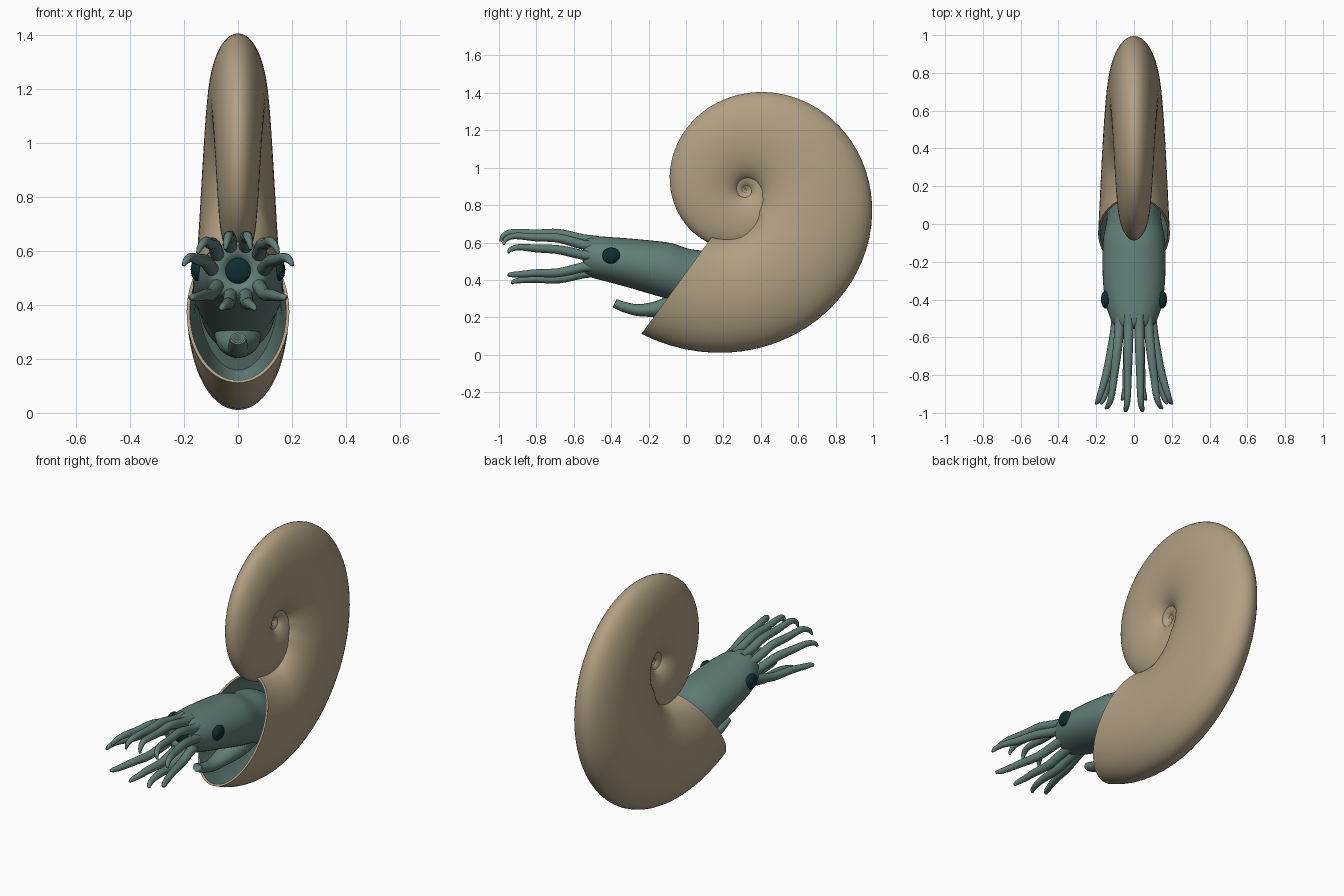
import bpy, bmesh, math
from mathutils import Vector

if "Cube" in bpy.data.objects:
    bpy.data.objects.remove(bpy.data.objects["Cube"])


def material(name, rgb):
    m = bpy.data.materials.new(name)
    m.diffuse_color = (*rgb, 1)
    m.use_nodes = True
    m.node_tree.nodes["Principled BSDF"].inputs["Base Color"].default_value = m.diffuse_color
    return m


TAN = material("shell_tan", (0.44, 0.35, 0.225))
TEAL = material("flesh_teal", (0.12, 0.21, 0.19))
DARK = material("eye_dark", (0.005, 0.026, 0.03))


def loft(name, rings, mats, ring_mat=lambda i: 0, angle=40):
    """Skin a list of vertex rings, cap both ends and smooth."""
    bm = bmesh.new()
    loops = [[bm.verts.new(p) for p in ring] for ring in rings]
    n = len(loops[0])
    for i, (a, b) in enumerate(zip(loops, loops[1:])):
        for j in range(n):
            f = bm.faces.new((a[j], a[(j + 1) % n], b[(j + 1) % n], b[j]))
            f.material_index = ring_mat(i)
    bm.faces.new(loops[0]).material_index = ring_mat(0)
    bm.faces.new(loops[-1]).material_index = ring_mat(len(loops) - 2)
    bmesh.ops.recalc_face_normals(bm, faces=bm.faces)
    me = bpy.data.meshes.new(name)
    bm.to_mesh(me)
    bm.free()
    ob = bpy.data.objects.new(name, me)
    bpy.context.collection.objects.link(ob)
    for m in mats:
        me.materials.append(m)
    finish(ob, angle)
    return ob


def finish(ob, angle=40):
    bpy.ops.object.select_all(action='DESELECT')
    ob.select_set(True)
    bpy.context.view_layer.objects.active = ob
    bpy.ops.object.shade_smooth_by_angle(angle=math.radians(angle))


def circle(n):
    return [(math.cos(2 * math.pi * k / n), math.sin(2 * math.pi * k / n)) for k in range(n)]


def spline(rows, steps=5):
    """Catmull-Rom through rows of numbers."""
    v = [rows[0]] + list(rows) + [rows[-1]]
    out = []
    for a, b, c, d in zip(v, v[1:], v[2:], v[3:]):
        for s in range(steps):
            t = s / steps
            out.append([0.5 * (2 * q + (r - p) * t + (2 * p - 5 * q + 4 * r - w) * t * t
                               + (3 * q - p - 3 * r + w) * t ** 3)
                        for p, q, r, w in zip(a, b, c, d)])
    return out + [list(rows[-1])]


def tube(name, rows, sides, mats):
    """Tube along rows of x, y, z, radius."""
    rings = []
    for i, (x, y, z, r) in enumerate(rows):
        lo, hi = rows[max(i - 1, 0)], rows[min(i + 1, len(rows) - 1)]
        t = (Vector(hi[:3]) - Vector(lo[:3])).normalized()
        up = t.cross(Vector((1, 0, 0))).normalized()
        side = up.cross(t)
        rings.append([Vector((x, y, z)) + side * (r * c) + up * (r * s) for c, s in circle(sides)])
    return loft(name, rings, mats, angle=60)


# Shell: elliptical section swept along a logarithmic spiral
CY, CZ, R0, GROW = 0.32, 0.88, 0.95, 0.161
INNER = [(0, .32), (30, .275), (52, .205), (71, .14), (106, .11), (150, .10), (9999, .10)]


def inner_ratio(deg):
    for (a, f), (b, g) in zip(INNER, INNER[1:]):
        if deg <= b:
            return f + (g - f) * (deg - a) / (b - a)


def shell_ring(deg, inset=0.0):
    R = R0 * math.exp(-GROW * math.radians(deg))
    f = inner_ratio(deg)
    mid, half, wide = R * (1 + f) / 2, R * (1 - f) / 2 - inset, 0.2 * R - inset
    a = math.radians(-126 + deg)
    return [(wide * s, CY + (mid + half * c) * math.cos(a), CZ + (mid + half * c) * math.sin(a))
            for c, s in circle(56)]


lining = [shell_ring(d, 0.012) for d in range(60, -1, -5)]
outside = [shell_ring(d) for d in range(0, 1500, 5)]
loft("spiral_shell", lining + outside, [TAN, TEAL],
     lambda i: 1 if i < len(lining) - 1 else 0)

# Head and body: rows of y, centre z, half width, half height
body_rows = [(.30, .36, .05, .05), (.22, .37, .12, .13), (.12, .39, .14, .16),
             (.02, .415, .145, .15), (-.08, .445, .163, .152), (-.2, .47, .167, .142),
             (-.32, .493, .163, .13), (-.42, .51, .15, .12), (-.5, .523, .125, .112),
             (-.54, .526, .105, .10), (-.55, .526, .075, .075), (-.54, .526, .05, .05),
             (-.51, .526, .02, .02)]
loft("head", [[(rx * c, y, z + rz * s) for c, s in circle(40)]
              for y, z, rx, rz in spline(body_rows, 4)], [TEAL], angle=60)


# Eyes and mouth
def ball(name, loc, scale):
    bpy.ops.mesh.primitive_uv_sphere_add(segments=20, ring_count=12, location=loc)
    ob = bpy.context.object
    ob.name, ob.scale = name, scale
    ob.data.materials.append(DARK)
    finish(ob)


for side in (-1, 1):
    ball("eye", (side * 0.15, -0.40, 0.53), (0.025, 0.048, 0.043))
ball("mouth", (0, -0.535, 0.526), (0.048, 0.02, 0.048))

# Arms: five mirrored pairs, each as angle from top, end x, end z, end y, tip bend x, tip bend z
arms = [(17, .035, .655, -.99, .012, -.05), (52, .12, .635, -.975, .03, -.045),
        (88, .175, .575, -.95, .028, -.03), (126, .15, .43, -.95, .03, -.005),
        (163, .045, .40, -.93, .02, -.02)]
for side in (-1, 1):
    for deg, ex, ez, ey, bx, bz in arms:
        a = math.radians(deg)
        sx, sz = math.sin(a) * .098, .526 + math.cos(a) * .092
        dz = ez - sz
        rows = [(side * sx, -.48, sz, .024), (side * sx, -.55, sz + dz * .1, .026),
                (side * (sx + (ex - sx) * .3), -.68, sz + dz * .7 + .006 * math.cos(a), .024),
                (side * (sx + (ex - sx) * .65), -.8, sz + dz * .85, .021),
                (side * ex, ey + .06, ez, .017),
                (side * (ex + bx * .6), ey + .012, ez + bz * .4, .013),
                (side * (ex + bx), ey, ez + bz, .006)]
        tube("arm", spline(rows, 4), 12, [TEAL])

# Funnel below the head, hollow at its mouth
funnel = [(0, .06, .30, .07), (0, -.05, .27, .065), (0, -.14, .247, .045), (0, -.25, .238, .032),
          (0, -.33, .255, .028), (0, -.38, .275, .024)]
pipe = tube("funnel", spline(funnel, 4) + [(0, -.381, .2755, .018)], 20, [TEAL])
bm = bmesh.new()
bm.from_mesh(pipe.data)
bm.faces.ensure_lookup_table()
mouth = min((f for f in bm.faces if len(f.verts) > 4), key=lambda f: f.calc_center_median().y)
hole = bmesh.ops.extrude_discrete_faces(bm, faces=[mouth])["faces"][0]
bmesh.ops.translate(bm, verts=hole.verts, vec=(0, .06, -.022))
bm.to_mesh(pipe.data)
bm.free()
pipe.scale.x = 1.25
